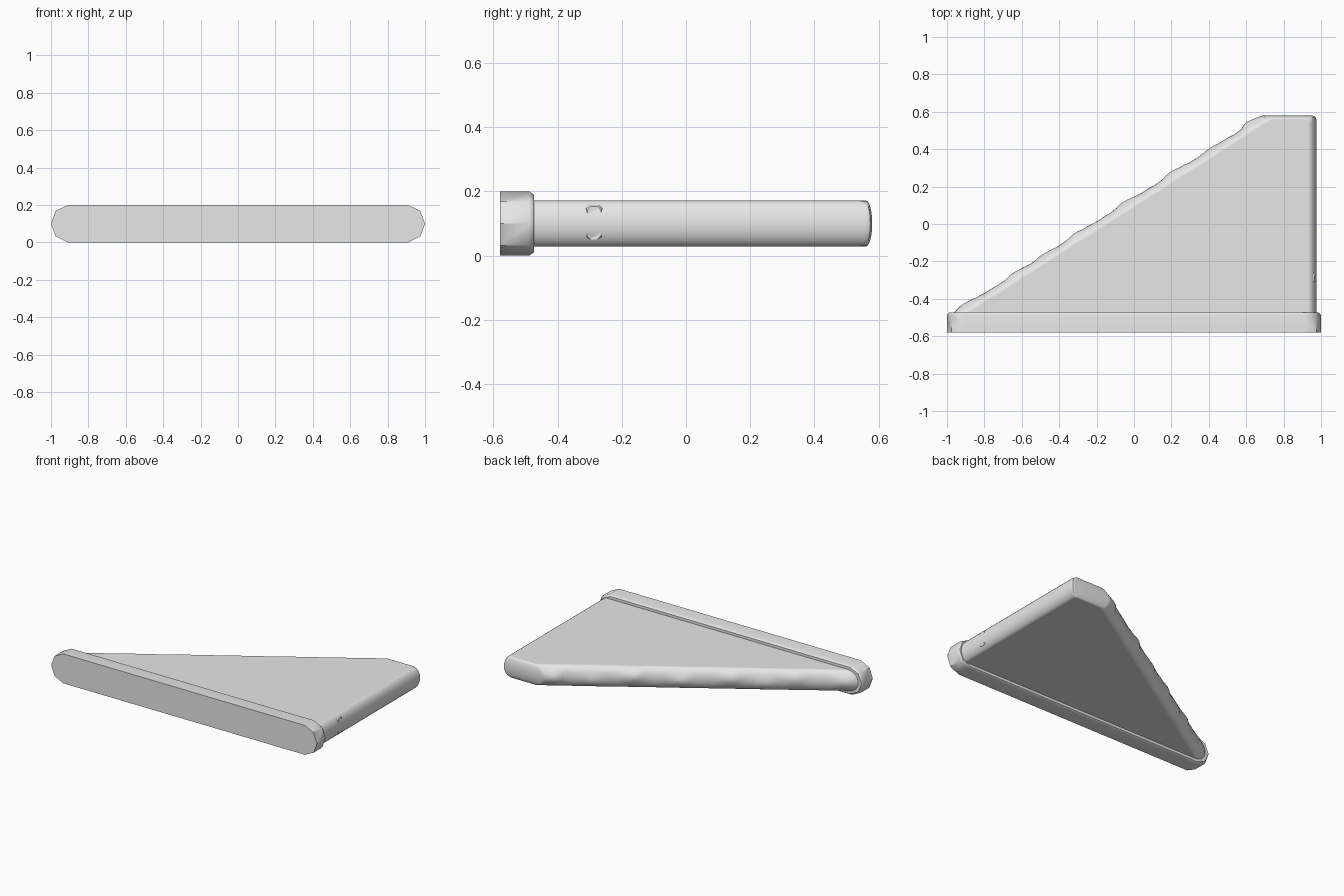
import bpy, bmesh, math, random

if "Cube" in bpy.data.objects:
    bpy.data.objects.remove(bpy.data.objects["Cube"])

random.seed(4)
grey = bpy.data.materials.new("plain grey")
grey.diffuse_color = (0.8, 0.8, 0.8, 1)
grey.use_nodes = True
grey.node_tree.nodes["Principled BSDF"].inputs["Base Color"].default_value = grey.diffuse_color


def loft(name, rings, angle=40):
    """Skin a stack of equal-length closed rings and cap both ends."""
    bm = bmesh.new()
    rows = [[bm.verts.new(p) for p in ring] for ring in rings]
    for a, b in zip(rows, rows[1:]):
        for i in range(len(a)):
            j = (i + 1) % len(a)
            bm.faces.new((a[i], a[j], b[j], b[i]))
    bm.faces.new(rows[0][::-1])
    bm.faces.new(rows[-1])
    bmesh.ops.recalc_face_normals(bm, faces=bm.faces)
    mesh = bpy.data.meshes.new(name)
    bm.to_mesh(mesh)
    bm.free()
    obj = bpy.data.objects.new(name, mesh)
    bpy.context.collection.objects.link(obj)
    mesh.materials.append(grey)
    bpy.ops.object.select_all(action='DESELECT')
    obj.select_set(True)
    bpy.context.view_layer.objects.active = obj
    bpy.ops.object.shade_smooth_by_angle(angle=math.radians(angle))
    weighted = obj.modifiers.new("flat caps", 'WEIGHTED_NORMAL')
    weighted.keep_sharp = True
    return obj


# Front bar: long lozenge profile with faceted ends and a chamfered back rim
quarter = [(1.0, 0.0), (0.975, 0.068), (0.91, 0.1)]
upper = quarter + [(-x, z) for x, z in quarter[::-1]]
profile = upper + [(x, -z) for x, z in upper[-2:0:-1]]


def bar_ring(y, inset):
    return [(x * (1 - inset), y, 0.1 + z * (1 - inset * 10)) for x, z in profile]


loft("front_bar", [bar_ring(-0.58, 0), bar_ring(-0.488, 0), bar_ring(-0.474, 0.01)])

# Rough slanted edge: irregular chips described by position and height centre
chips = [(-0.92, 0.014, 0.10), (-0.65, 0.010, 0.13), (-0.50, 0.009, 0.07),
         (-0.32, 0.014, 0.12), (-0.06, 0.014, 0.09), (0.19, 0.016, 0.12),
         (0.40, 0.009, 0.07), (0.61, 0.018, 0.10)]
STEPS = 72
jitter = [random.uniform(-0.002, 0.002) for _ in range(STEPS + 1)]


def roughness(x, z):
    total = 0
    for cx, height, cz in chips:
        d = x - cx
        width = 0.025 if d < 0 else 0.065
        total += height * math.exp(-(d / width) ** 2 - ((z - cz) / 0.05) ** 2)
    return total


def blade_ring(z, k):
    """k is 0 at the widest height and 1 at the flat faces."""
    side, back, front = 0.975 - 0.045 * k, 0.58 - 0.02 * k, -0.50
    slope = 0.637
    lift = 0.14 - 0.045 * k * math.hypot(1, slope)
    x0, x1 = (front - lift) / slope, (back - lift) / slope
    ring = []
    for i in range(STEPS + 1):
        x = x0 + (x1 - x0) * i / STEPS
        bump = (roughness(x, z) + jitter[i]) * (1 - 0.8 * k)
        ring.append((max(x - bump * 0.54, -0.985),
                     min(slope * x + lift + bump * 0.84, back), z))
    r = 0.02
    ring += [(side - r, back, z), (side - r * 0.3, back - r * 0.3, z),
             (side, back - r, z), (side, front, z)]
    return ring


# Triangular blade: flat faces with elliptically rounded edges
rings = []
for i in range(13):
    a = -math.pi / 2 + math.pi * i / 12
    rings.append(blade_ring(0.1 + 0.072 * math.sin(a), 1 - math.cos(a)))
loft("triangular_blade", rings, 35)

# Small raised pad on the right edge
pad = []
for x, g in ((0.945, 0), (0.976, 0), (0.982, 0.006)):
    w, h = 0.027 - g, 0.057 - g
    outline = [(-w, -h + 0.01), (-w + 0.01, -h), (w - 0.01, -h), (w, -h + 0.01),
               (w, h - 0.01), (w - 0.01, h), (-w + 0.01, h), (-w, h - 0.01)]
    # bow the pad so that it follows the rounded edge
    pad.append([(x - 0.022 * (z / 0.057) ** 2, -0.286 + y, 0.102 + z) for y, z in outline])
loft("edge_pad", pad, 50)
